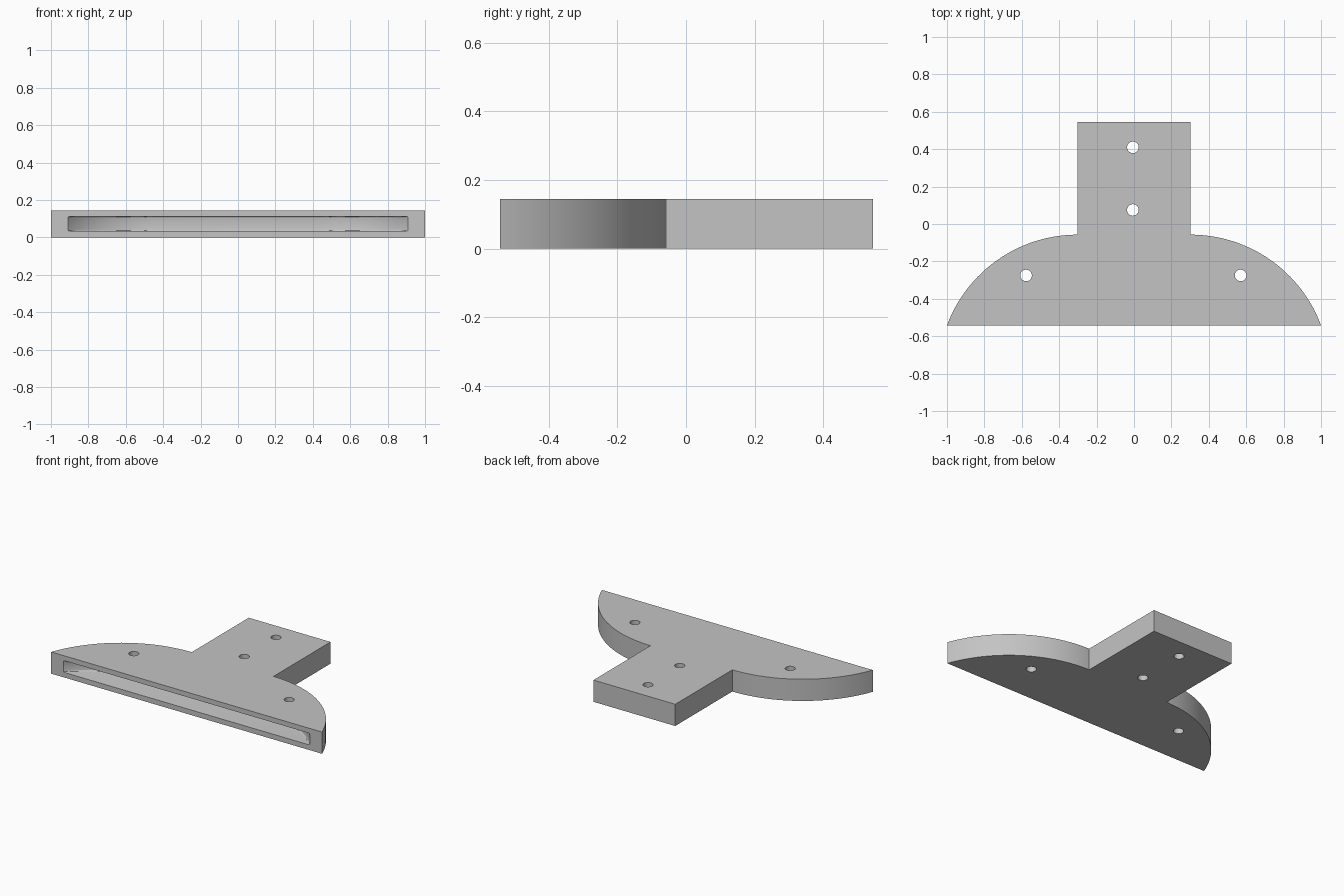
import bpy, bmesh, math

cube = bpy.data.objects.get("Cube")
if cube:
    bpy.data.objects.remove(cube, do_unlink=True)

HEIGHT = 0.145
FRONT, BACK = -0.542, 0.545

grey = bpy.data.materials.new("plain grey")
grey.use_nodes = True
colour = (0.55, 0.55, 0.55, 1)
grey.diffuse_color = colour
grey.node_tree.nodes["Principled BSDF"].inputs["Base Color"].default_value = colour


def arc(end, top, steps):
    """Quarter-style arc from an end point up to a point where it runs level."""
    dx, dy = end[0] - top[0], top[1] - end[1]
    radius = (dx * dx + dy * dy) / (2 * dy)
    sweep = math.asin(dx / radius)
    return [(top[0] + radius * math.sin(sweep * (1 - i / steps)),
             top[1] - radius + radius * math.cos(sweep * (1 - i / steps)))
            for i in range(steps + 1)]


def extrude(name, half, z0, z1):
    """Mirror a right-hand outline across x = 0 and extrude it upwards."""
    outline = half + [(-x, y) for x, y in reversed(half)]
    bm = bmesh.new()
    face = bm.faces.new([bm.verts.new((x, y, z0)) for x, y in outline])
    top = bmesh.ops.extrude_face_region(bm, geom=[face])["geom"]
    bmesh.ops.translate(bm, vec=(0, 0, z1 - z0),
                        verts=[v for v in top if isinstance(v, bmesh.types.BMVert)])
    bmesh.ops.recalc_face_normals(bm, faces=bm.faces)
    mesh = bpy.data.meshes.new(name)
    bm.to_mesh(mesh)
    bm.free()
    mesh.materials.append(grey)
    obj = bpy.data.objects.new(name, mesh)
    bpy.context.collection.objects.link(obj)
    return obj


def cut(target, cutter):
    mod = target.modifiers.new(cutter.name, 'BOOLEAN')
    mod.operation = 'DIFFERENCE'
    mod.solver = 'EXACT'
    mod.object = cutter
    bpy.context.view_layer.objects.active = target
    bpy.ops.object.modifier_apply(modifier=mod.name)
    bpy.data.objects.remove(cutter, do_unlink=True)


# Body: curved wings with a straight stem
wing = arc((1, FRONT), (0.302, -0.057), 32)
body = extrude("handle_body", wing + [(0.302, BACK)], 0, HEIGHT)

# Slot in the front face, with curved ends and small rounded corners
pocket = arc((0.91, FRONT), (0.45, -0.335), 24)
slot = extrude("slot_cutter", [(0.91, FRONT - 0.1)] + pocket, 0.034, 0.112)
bevel = slot.modifiers.new("rounded", 'BEVEL')
bevel.width = 0.008
bevel.segments = 3
bevel.angle_limit = math.radians(60)
bpy.context.view_layer.objects.active = slot
bpy.ops.object.modifier_apply(modifier=bevel.name)
cut(body, slot)

# Round holes through the wings and stem
for x, y in [(-0.577, -0.275), (0.57, -0.275), (-0.006, 0.41), (-0.006, 0.075)]:
    bpy.ops.mesh.primitive_cylinder_add(vertices=32, radius=0.031, depth=1,
                                        location=(x, y, HEIGHT / 2))
    hole = bpy.context.object
    hole.name = "hole_cutter"
    hole.data.materials.append(grey)
    cut(body, hole)

# Smooth the curved walls and keep the edges sharp
bpy.ops.object.select_all(action='DESELECT')
body.select_set(True)
bpy.context.view_layer.objects.active = body
bpy.ops.object.shade_smooth_by_angle(angle=math.radians(30))
